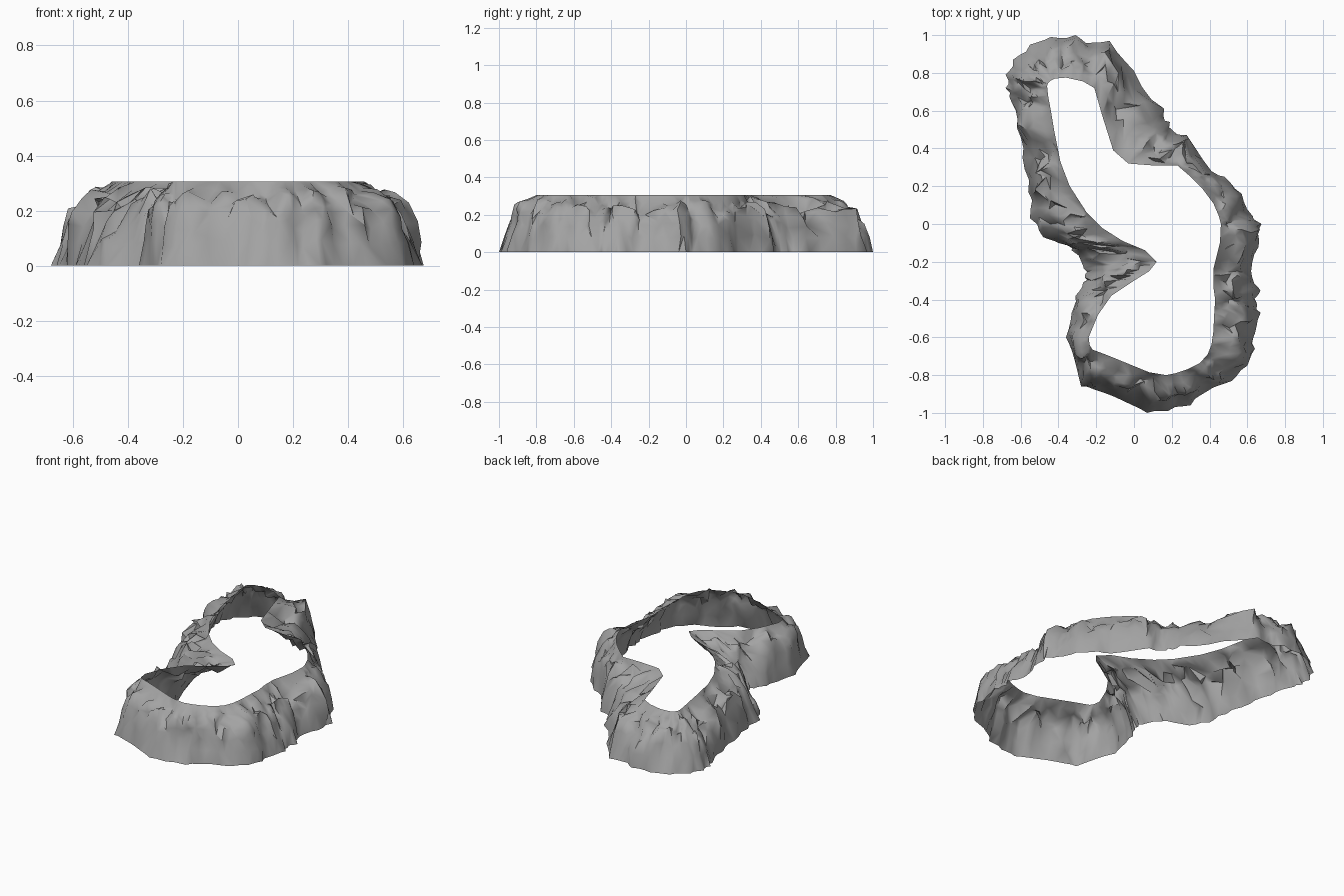
import bpy, math, random
from mathutils import Vector, noise

random.seed(7)
cube = bpy.data.objects.get("Cube")
if cube:
    bpy.data.objects.remove(cube, do_unlink=True)

# Foot outline on the ground, clockwise from the back left corner
foot = [(-.55, .95), (-.44, .99), (-.31, 1), (-.22, .96), (-.13, .97), (0, .81),
        (.16, .61), (.19, .54), (.21, .49), (.28, .47), (.41, .28), (.48, .25),
        (.57, .16), (.63, .04), (.675, 0), (.66, -.12), (.62, -.25), (.67, -.35),
        (.65, -.42), (.67, -.47), (.64, -.58), (.64, -.66), (.6, -.75), (.52, -.83),
        (.38, -.89), (.3, -.96), (.18, -.99), (.07, -1), (-.05, -.94), (-.2, -.88),
        (-.28, -.86), (-.32, -.7), (-.36, -.6), (-.33, -.47), (-.31, -.38),
        (-.27, -.31), (-.26, -.27), (-.27, -.22), (-.33, -.14), (-.4, -.1),
        (-.48, -.07), (-.55, .03), (-.56, .17), (-.59, .35), (-.62, .51),
        (-.65, .65), (-.68, .72), (-.68, .79), (-.64, .87)]

# Matching points on the level inner rim
rim = [(-.44, .76), (-.42, .77), (-.36, .775), (-.27, .755), (-.21, .72), (-.17, .58),
       (-.11, .39), (-.03, .32), (.1, .31), (.23, .31), (.3, .25), (.36, .19),
       (.42, .11), (.45, .04), (.46, 0), (.455, -.1), (.42, -.24), (.42, -.33),
       (.43, -.4), (.425, -.47), (.42, -.57), (.41, -.64), (.39, -.69), (.35, -.735),
       (.28, -.77), (.22, -.79), (.17, -.8), (.08, -.785), (-.03, -.74), (-.14, -.695),
       (-.22, -.665), (-.235, -.64), (-.24, -.6), (-.19, -.48), (-.12, -.38),
       (0, -.3), (.08, -.25), (.12, -.2), (.06, -.14), (-.06, -.09),
       (-.17, -.02), (-.25, .06), (-.34, .2), (-.39, .33), (-.42, .48),
       (-.44, .6), (-.455, .68), (-.46, .73), (-.455, .745)]

# Cliff section: share of the way inward, height
section = [(0, 0), (.13, .08), (.25, .15), (.36, .2), (.5, .23),
           (.65, .25), (.82, .272), (1, .305)]
PER_SPAN = 3
COLS = len(foot) * PER_SPAN
LAST = len(section) - 1


def along(loop, u):
    """Point on a closed outline at index u."""
    k = math.floor(u)
    a, b = (Vector(loop[j % len(loop)]) for j in (k, k + 1))
    return a.lerp(b, u - k)


def cliff_point(i, row, gully):
    share, z = section[row]
    u = i / PER_SPAN
    inside = 0 < row < LAST
    if inside:
        u += random.uniform(-.14, .14)
    outer, inner = along(foot, u), along(rim, u)
    width = (inner - outer).length
    if inside:
        # Wide slopes keep their steep face near the foot
        if width > .25:
            share *= 1 - .3 * (1 - .25 / width) * (1 - share)
        p = outer.lerp(inner, share)
        # Tall gullies push the face in and out, lumps break up the ledge
        fold = noise.noise(Vector((p.x * 10, p.y * 10, z * 3)))
        lump = noise.noise(Vector((p.x * 15, p.y * 15, 5)))
        bulge = math.sin(math.pi * share)
        share += bulge * (.3 * fold + gully) * min(1, .22 / width)
        share = min(max(share, .02), .97)
        z += bulge * (.075 * lump + random.uniform(-.012, .012))
    p = outer.lerp(inner, share)
    if row == 0 and i % PER_SPAN:
        p = p.lerp(inner, random.uniform(0, .08))
    return (p.x, p.y, min(z, .305))


# Vertices, column by column; gullies are deeper where columns are wider apart
verts = []
for i in range(COLS):
    step = along(foot, (i + 1) / PER_SPAN) - along(foot, i / PER_SPAN)
    depth = min(.18, 3 * step.length)
    gully = random.uniform(-depth, depth)
    verts += [cliff_point(i, row, gully) for row in range(LAST + 1)]

# Triangles with mixed diagonals for a broken rock surface
faces = []
for i in range(COLS):
    a0, b0 = i * (LAST + 1), (i + 1) % COLS * (LAST + 1)
    for r in range(LAST):
        a, b, c, d = a0 + r, a0 + r + 1, b0 + r + 1, b0 + r
        if random.random() < .5:
            faces += [(a, b, c), (a, c, d)]
        else:
            faces += [(a, b, d), (b, c, d)]

mesh = bpy.data.meshes.new("cliff_ring")
mesh.from_pydata(verts, [], faces)
cliff = bpy.data.objects.new("cliff_ring", mesh)
bpy.context.collection.objects.link(cliff)

# Rock colour
rock = bpy.data.materials.new("rock_grey")
rock.use_nodes = True
grey = (.37, .37, .37, 1)
rock.diffuse_color = grey
rock.node_tree.nodes["Principled BSDF"].inputs["Base Color"].default_value = grey
mesh.materials.append(rock)

# Smooth folds with crisp ridges
bpy.ops.object.select_all(action='DESELECT')
cliff.select_set(True)
bpy.context.view_layer.objects.active = cliff
bpy.ops.object.shade_smooth_by_angle(angle=math.radians(60))
